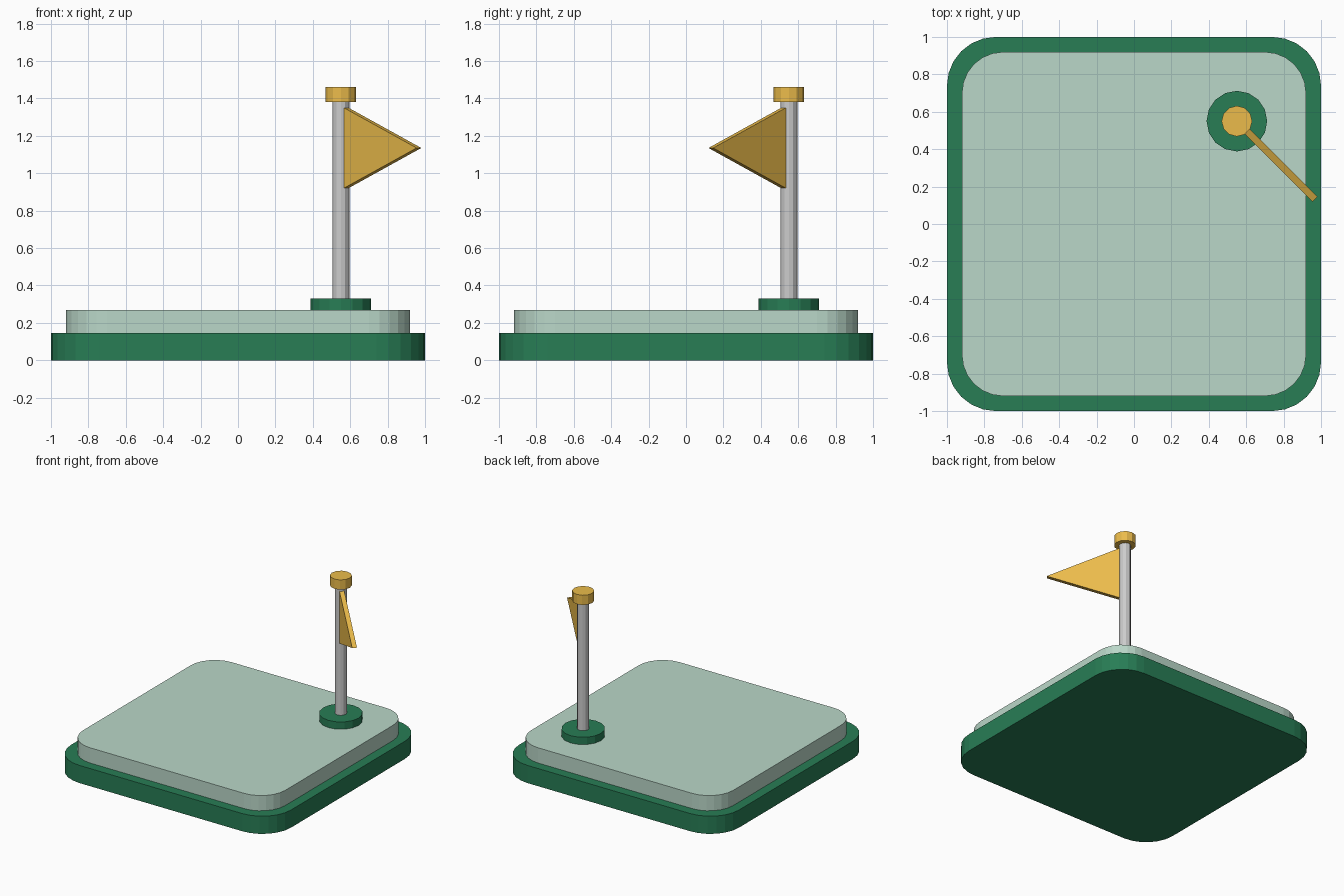
import bpy, bmesh, math
from mathutils import Vector

if "Cube" in bpy.data.objects:
    bpy.data.objects.remove(bpy.data.objects["Cube"])


def material(name, color):
    m = bpy.data.materials.new(name)
    m.diffuse_color = (*color, 1)
    m.use_nodes = True
    m.node_tree.nodes["Principled BSDF"].inputs["Base Color"].default_value = m.diffuse_color
    return m


green = material("dark_green", (0.021, 0.205, 0.091))
pale = material("pale_green", (0.49, 0.68, 0.58))
gold = material("gold", (0.83, 0.50, 0.07))


def extrude(name, points, vector, mat=None):
    """Closed prism from a planar outline pushed along a vector."""
    bm = bmesh.new()
    face = bm.faces.new([bm.verts.new(p) for p in points])
    res = bmesh.ops.extrude_face_region(bm, geom=[face], use_keep_orig=True)
    moved = [g for g in res["geom"] if isinstance(g, bmesh.types.BMVert)]
    bmesh.ops.translate(bm, verts=moved, vec=vector)
    bmesh.ops.recalc_face_normals(bm, faces=bm.faces)
    mesh = bpy.data.meshes.new(name)
    bm.to_mesh(mesh)
    bm.free()
    obj = bpy.data.objects.new(name, mesh)
    bpy.context.collection.objects.link(obj)
    if mat:
        mesh.materials.append(mat)
    return obj


def rounded_slab(name, half, radius, z0, z1, mat, steps=6):
    pts = []
    for q, (sx, sy) in enumerate([(1, 1), (-1, 1), (-1, -1), (1, -1)]):
        for i in range(steps + 1):
            a = math.pi / 2 * (q + i / steps)
            pts.append((sx * (half - radius) + radius * math.cos(a),
                        sy * (half - radius) + radius * math.sin(a), z0))
    return extrude(name, pts, (0, 0, z1 - z0), mat)


PX, PY = 0.55, 0.55


def disc(name, radius, z0, z1, sides, mat=None):
    pts = [(PX + radius * math.cos(2 * math.pi * i / sides),
            PY + radius * math.sin(2 * math.pi * i / sides), z0) for i in range(sides)]
    return extrude(name, pts, (0, 0, z1 - z0), mat)


# Stepped base
rounded_slab("base_slab", 1.0, 0.26, 0.0, 0.145, green)
rounded_slab("top_slab", 0.92, 0.22, 0.145, 0.27, pale)

# Flagpole with foot and cap
disc("pole_foot", 0.162, 0.27, 0.33, 16, green)
disc("pole", 0.045, 0.33, 1.38, 12)
disc("pole_cap", 0.082, 1.38, 1.46, 12, gold)

# Triangular pennant pointing diagonally to the front right
out = Vector((1, -1, 0)).normalized()
side = Vector((1, 1, 0)).normalized()
thick = 0.036
start = Vector((PX, PY, 0)) - side * thick / 2
outline = [start + out * d + Vector((0, 0, z))
           for d, z in [(0.04, 0.92), (0.59, 1.135), (0.04, 1.35)]]
extrude("pennant", outline, side * thick, gold)
